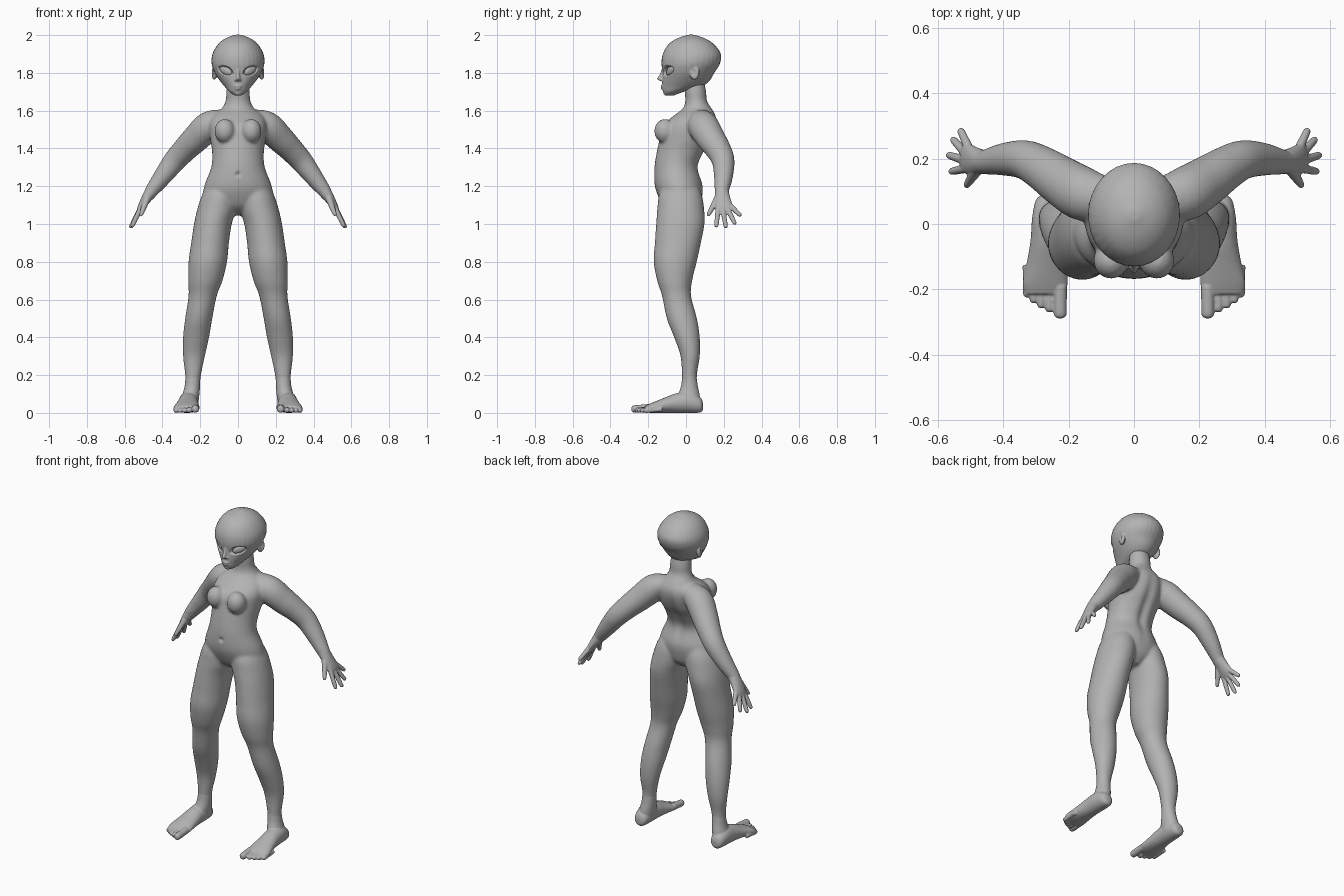
import bpy, bmesh, math
from mathutils import Vector, Matrix

skin = bpy.data.materials.new("plain_grey")
skin.diffuse_color = (0.45, 0.45, 0.45, 1)
X, Y, Z = Vector((1, 0, 0)), Vector((0, 1, 0)), Vector((0, 0, 1))


def spline(pts, n=5):
    """Catmull-Rom through rows of (x, y, z, ra, rb)."""
    out = []
    for i in range(len(pts) - 1):
        a, b, c, d = pts[max(i - 1, 0)], pts[i], pts[i + 1], pts[min(i + 2, len(pts) - 1)]
        for k in range(n):
            t = k / n
            out.append([0.5 * (2 * q + (r - p) * t + (2 * p - 5 * q + 4 * r - s) * t * t
                               + (3 * q - p - 3 * r + s) * t ** 3)
                        for p, q, r, s in zip(a, b, c, d)])
    return out + [list(pts[-1])]


def loft(bm, pts, mode="flat", sides=32):
    """Skin oval rings; flat = level rings, foot = upright rings, path = across the path."""
    rows, rings = spline(pts), []
    for i, r in enumerate(rows):
        u, v = X, Y
        if mode == "foot":
            v = Z
        elif mode == "path":
            t = Vector(rows[min(i + 1, len(rows) - 1)][:3]) - Vector(rows[max(i - 1, 0)][:3])
            t.normalize()
            v = (Y - t * t.y).normalized()
            u = t.cross(v)
        ra, rb = max(r[3], 0.002), max(r[4], 0.002)
        c = Vector(r[:3])
        rings.append([bm.verts.new(c + u * ra * math.cos(a) + v * rb * math.sin(a))
                      for a in (2 * math.pi * k / sides for k in range(sides))])
    for p, q in zip(rings, rings[1:]):
        for k in range(sides):
            j = (k + 1) % sides
            bm.faces.new((p[k], p[j], q[j], q[k]))
    bm.faces.new(rings[0][::-1])
    bm.faces.new(rings[-1])


def digit(bm, a, b, r0, r1):
    """Finger or toe with a rounded tip."""
    a, b = Vector(a), Vector(b)
    loft(bm, [(*a.lerp(b, t), r, r) for t, r in
              ((0, r0), (0.45, (r0 + r1) / 2), (0.85, r1), (0.96, r1 * 0.75), (1, r1 * 0.35))],
         "path", 16)


def ball(bm, loc, radii, rz=0.0, ry=0.0):
    m = (Matrix.Translation(loc) @ Matrix.Rotation(rz, 4, "Z") @ Matrix.Rotation(ry, 4, "Y")
         @ Matrix.Diagonal((*radii, 1)))
    bmesh.ops.create_uvsphere(bm, u_segments=32, v_segments=20, radius=1, matrix=m)


def twin(bm):
    """Mirror everything built so far across x = 0."""
    d = bmesh.ops.duplicate(bm, geom=bm.verts[:] + bm.edges[:] + bm.faces[:])["geom"]
    for v in (g for g in d if isinstance(g, bmesh.types.BMVert)):
        v.co.x *= -1
    bmesh.ops.reverse_faces(bm, faces=[g for g in d if isinstance(g, bmesh.types.BMFace)])


def finish(bm, name, voxel=0, smooth=0, rule=None):
    """Fuse the pieces into one skin, smooth it, then apply a surface rule."""
    bmesh.ops.recalc_face_normals(bm, faces=bm.faces[:])
    me = bpy.data.meshes.new(name)
    bm.to_mesh(me)
    bm.free()
    ob = bpy.data.objects.new(name, me)
    bpy.context.collection.objects.link(ob)
    if voxel:
        m = ob.modifiers.new("fuse", "REMESH")
        m.mode, m.voxel_size = "VOXEL", voxel
        s = ob.modifiers.new("soften", "SMOOTH")
        s.factor, s.iterations = 0.5, smooth
        dg = bpy.context.evaluated_depsgraph_get()
        me = bpy.data.meshes.new_from_object(ob.evaluated_get(dg))
        ob.modifiers.clear()
        ob.data = me
    if rule:
        for v in me.vertices:
            rule(v.co)
    me.materials.clear()
    me.materials.append(skin)
    me.shade_smooth()
    return ob


# body: legs, arms and breasts mirrored, then the torso with neck
bm = bmesh.new()
loft(bm, [(.075, -.03, 1.25, .06, .07), (.096, -.03, 1.16, .092, .112), (.112, -.028, 1.08, .103, .124),
          (.133, -.03, 1.0, .1, .128), (.148, -.043, .9, .1, .122), (.16, -.057, .8, .102, .114),
          (.173, -.06, .7, .091, .093), (.187, -.05, .62, .075, .077), (.208, -.022, .5, .072, .08),
          (.222, .005, .4, .069, .068), (.233, .022, .3, .058, .051), (.238, .018, .2, .042, .04),
          (.245, .02, .12, .038, .04)])
loft(bm, [(.07, .08, 1.56, .05, .06), (.15, .09, 1.522, .077, .082), (.22, .13, 1.455, .074, .077),
          (.28, .17, 1.395, .066, .068), (.335, .197, 1.335, .06, .06), (.4, .198, 1.25, .049, .05),
          (.455, .19, 1.178, .037, .038), (.475, .191, 1.15, .03, .035)], "path")
ball(bm, (.07, -.112, 1.492), (.054, .056, .064))
twin(bm)
loft(bm, [(0, -.01, 1.045, .03, .04), (0, -.02, 1.08, .11, .085), (0, -.027, 1.12, .183, .108),
          (0, -.037, 1.2, .179, .128), (0, -.05, 1.3, .142, .117), (0, -.028, 1.38, .137, .127),
          (0, 0, 1.45, .147, .14), (0, .02, 1.52, .152, .142), (0, .045, 1.57, .137, .115),
          (0, .06, 1.61, .088, .078), (0, .054, 1.65, .066, .058), (0, .05, 1.7, .062, .057),
          (0, .045, 1.76, .055, .05)])


def body_rule(c):  # navel and spine groove
    if c.y < -.05:
        c.y += .014 * math.exp(-(c.x ** 2 + (c.z - 1.263) ** 2) / .011 ** 2)
    elif c.y > .03 and abs(c.x) < .1:
        c.y -= .016 * math.exp(-(c.x / .028) ** 2 - ((c.z - 1.38) / .14) ** 2)


finish(bm, "body", .008, 8, body_rule)

# head: skull, ears, nose, lips
bm = bmesh.new()
ball(bm, (.126, .045, 1.8), (.014, .026, .037), -.25)
ball(bm, (.01, -.128, 1.763), (.009, .01, .007))
twin(bm)
loft(bm, [(0, -.085, 1.68, .018, .02), (0, -.066, 1.7, .046, .055), (0, -.02, 1.73, .073, .106),
          (0, 0, 1.76, .097, .126), (0, .013, 1.8, .123, .137), (0, .025, 1.85, .14, .155),
          (0, .031, 1.9, .135, .154), (0, .028, 1.95, .107, .122), (0, .027, 1.982, .068, .075),
          (0, .027, 2.002, .015, .016)])
loft(bm, [(0, -.118, 1.83, .008, .008), (0, -.126, 1.8, .009, .01), (0, -.136, 1.775, .011, .014),
          (0, -.137, 1.765, .011, .015), (0, -.128, 1.757, .006, .008)])
ball(bm, (0, -.121, 1.73), (.022, .014, .007))
ball(bm, (0, -.119, 1.717), (.019, .014, .007))
ball(bm, (0, -.1, 1.693), (.022, .02, .014))
EYE, TILT = (.067, 1.812), .42


def head_rule(c):  # almond eye sockets and ear hollows
    dx, dz = abs(c.x) - EYE[0], c.z - EYE[1]
    if c.y < 0:
        a = (dx * math.cos(TILT) + dz * math.sin(TILT)) / .045
        b = (dz * math.cos(TILT) - dx * math.sin(TILT)) / .025
        d = a * a + abs(b) ** 1.6
        if d < 1:
            f = min(1, (1 - d) / .5)
            c.y += .02 * f * f * (3 - 2 * f)
            c.x -= math.copysign(.008 * f, c.x)
    elif abs(c.x) > .122 and c.z < 1.84:
        f = math.exp(-((c.y - .042) / .012) ** 2 - ((c.z - 1.805) / .018) ** 2)
        c.x -= math.copysign(.01 * f, c.x)


finish(bm, "head", .0045, 4, head_rule)

# eyeballs
bm = bmesh.new()
ball(bm, (.065, -.081, 1.812), (.04, .012, .021), .6, -TILT)
twin(bm)
finish(bm, "eyes")

# hands: palm, four fingers and thumb
bm = bmesh.new()
loft(bm, [(.435, .192, 1.205, .034, .036), (.46, .19, 1.17, .034, .037), (.488, .194, 1.13, .026, .042),
          (.515, .202, 1.085, .018, .047), (.525, .204, 1.068, .01, .038)], "path")
for base, tip in (((.512, .171, 1.09), (.563, .16, .983)), ((.518, .195, 1.08), (.571, .212, .978)),
                  ((.516, .217, 1.083), (.557, .262, .998)), ((.508, .236, 1.095), (.533, .291, 1.042))):
    digit(bm, base, tip, .0145, .0115)
digit(bm, (.478, .172, 1.145), (.515, .115, 1.043), .02, .0115)
twin(bm)
finish(bm, "hands", .004, 3)

# feet: ankle, sole and five toes
bm = bmesh.new()
loft(bm, [(.238, .018, .2, .039, .037), (.242, .018, .14, .041, .045), (.25, .015, .09, .045, .058),
          (.257, .015, .04, .045, .06)])
loft(bm, [(.262, .09, .035, .015, .018), (.262, .075, .042, .038, .04), (.262, .02, .056, .05, .056),
          (.264, -.05, .052, .053, .052), (.268, -.12, .039, .061, .039),
          (.272, -.18, .027, .069, .027), (.272, -.215, .02, .062, .018)], "foot")
for x, tip, r in ((.226, -.289, .021), (.259, -.27, .015), (.284, -.258, .0145),
                  (.307, -.243, .014), (.328, -.225, .0135)):
    digit(bm, (x, tip + .1, r + .006), (x, tip, r - .002), r, r * .95)
twin(bm)
finish(bm, "feet", .004, 3)
